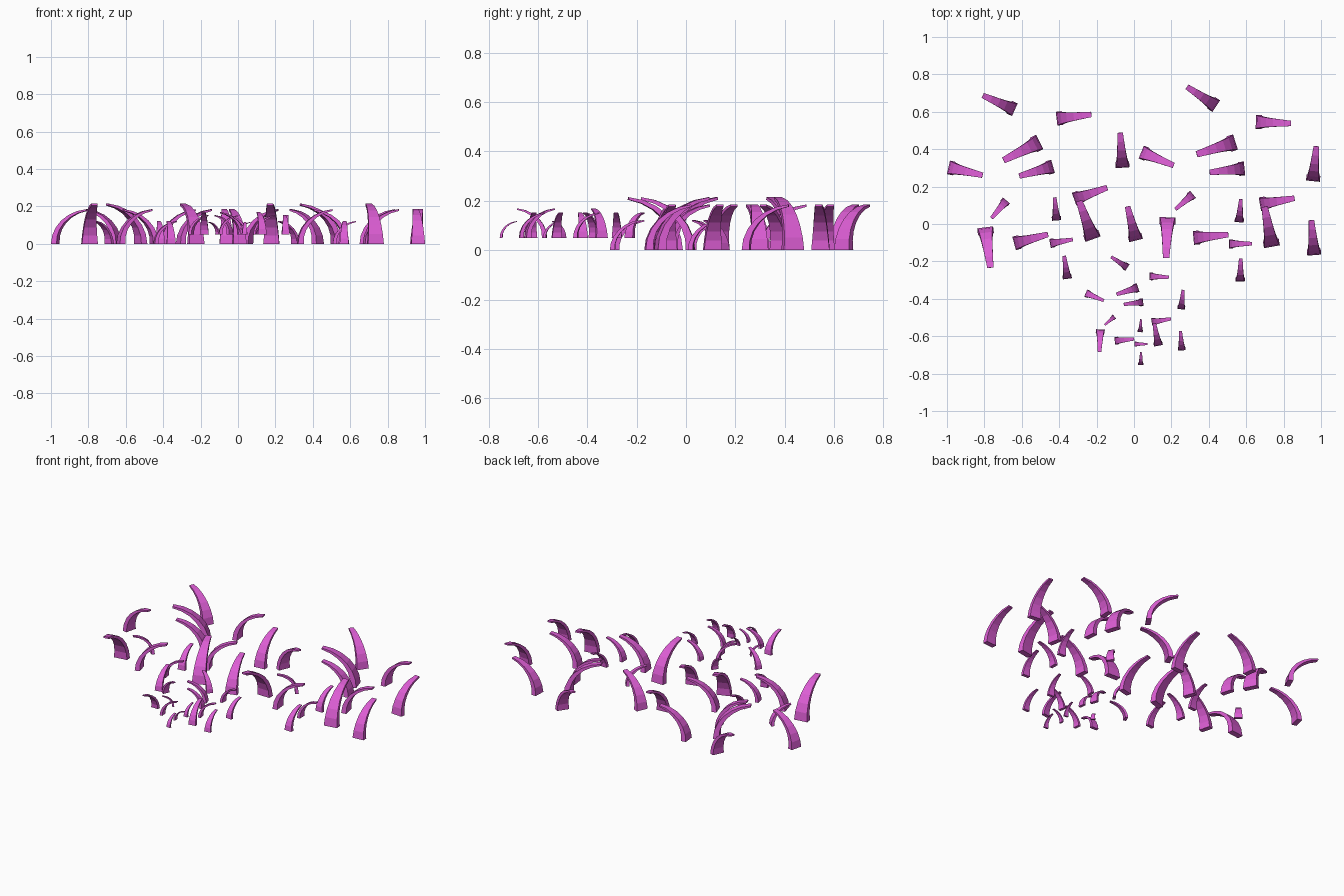
import bpy, math
from mathutils import Matrix, Vector

if "Cube" in bpy.data.objects:
    bpy.data.objects.remove(bpy.data.objects["Cube"])

mat = bpy.data.materials.new("magenta_blade")
mat.diffuse_color = (0.72, 0.11, 0.66, 1)
mat.use_nodes = True
mat.node_tree.nodes["Principled BSDF"].inputs["Base Color"].default_value = mat.diffuse_color


def make_blade_mesh(segments=6):
    """Tapered four-sided blade bending from upright to nearly level along +x."""
    reach, height, bend = 0.187, 0.186, math.radians(84)
    verts, faces = [], []
    for i in range(segments + 1):
        t = i / segments
        a = t * bend
        back = Vector((reach * (1 - math.cos(a)) / (1 - math.cos(bend)), 0,
                       height * math.sin(a)))
        inward = Vector((math.cos(a), 0, -math.sin(a)))
        depth = 0.031 * (1 - t) + 0.009 * t
        half = 0.037 * (1 - t) + 0.0145 * t
        front = back + inward * depth
        for p, s in ((back, -1), (front, -1), (front, 1), (back, 1)):
            verts.append((p.x, s * half, p.z))
    for i in range(segments):
        for j in range(4):
            k = (j + 1) % 4
            faces.append((4 * i + j, 4 * i + k, 4 * i + 4 + k, 4 * i + 4 + j))
    n = 4 * segments
    faces += [(3, 2, 1, 0), (n, n + 1, n + 2, n + 3)]
    me = bpy.data.meshes.new("grass_blade")
    me.from_pydata(verts, [], faces)
    me.materials.append(mat)
    return me


S, M, L = 0.66, 1.0, 1.16
# One clump: blade root x, y, lean direction in degrees, size
clump = [
    (-.178, .468, 156, M), (.045, .420, 7, M), (-.045, .296, 207, L),
    (.026, .165, 196, M), (.398, .158, 94, M), (-.533, .160, -13, M),
    (-.223, -.017, 230, S), (.045, -.124, 95, S), (.139, -.011, 19.5, M),
    (.240, -.224, 110, L), (-.337, -.161, -82.5, L), (-.182, -.247, 15, M),
    (.010, -.247, 10, S), (.103, -.436, 98, S), (.470, -.231, 104, M),
]
# Clump placements: name, centre, turn, scale
placements = [
    ("left_clump", (-.459, .143, 0), 0, 1),
    ("right_clump", (.538, .139, 0), -9.5, 1),
    ("small_front_clump", (.0195, -.506, .05), -9.5, .556),
]

blade = make_blade_mesh()
for name, centre, turn, scale in placements:
    base = (Matrix.Translation(centre) @ Matrix.Rotation(math.radians(turn), 4, 'Z')
            @ Matrix.Scale(scale, 4))
    for i, (x, y, ang, size) in enumerate(clump):
        ob = bpy.data.objects.new(f"{name}_blade_{i + 1}", blade)
        ob.matrix_world = (base @ Matrix.Translation((x, y, 0))
                           @ Matrix.Rotation(math.radians(ang), 4, 'Z')
                           @ Matrix.Scale(size, 4))
        bpy.context.collection.objects.link(ob)
